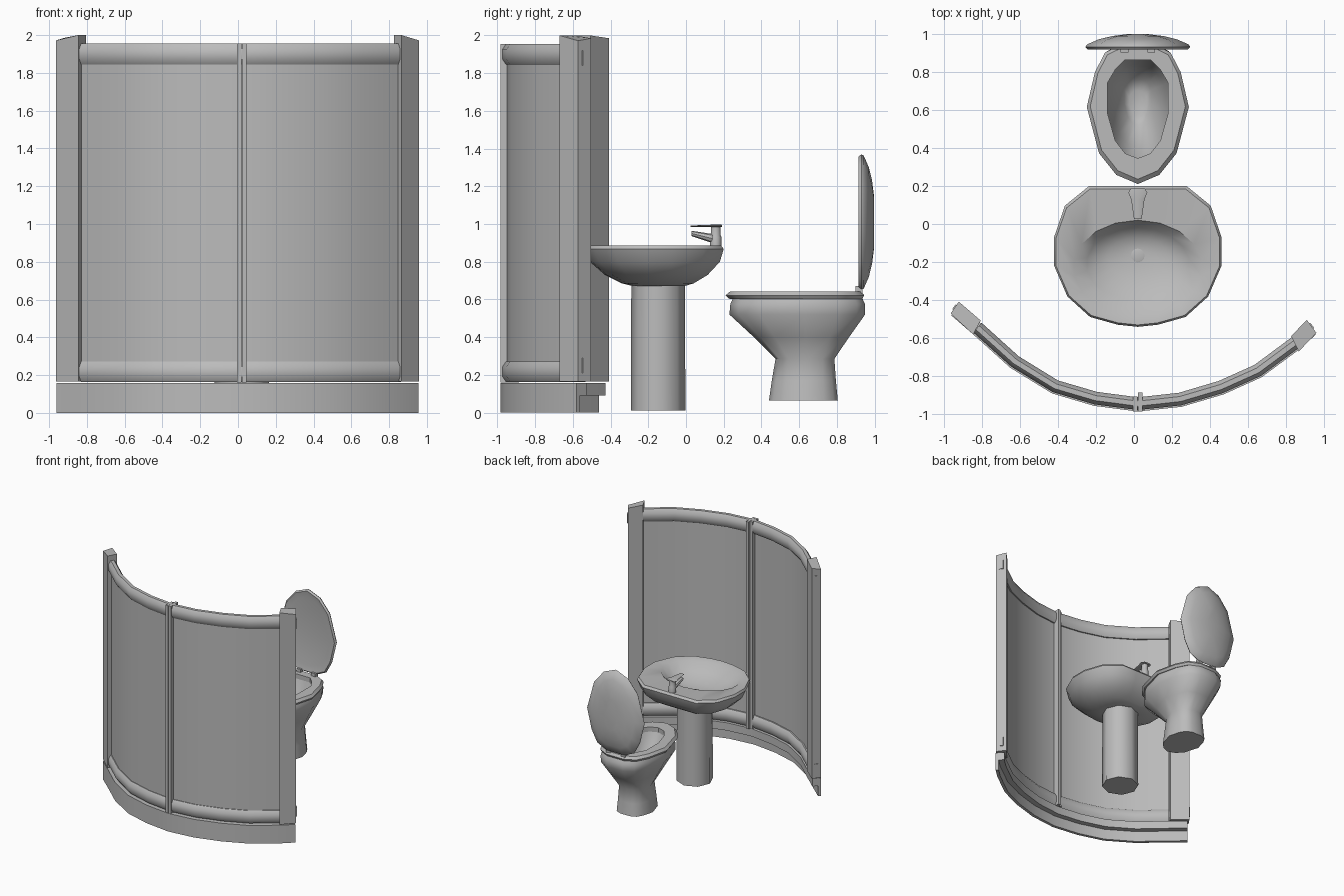
import bpy, bmesh, math
from mathutils import Vector

cube = bpy.data.objects.get("Cube")
if cube:
    bpy.data.objects.remove(cube, do_unlink=True)

grey = bpy.data.materials.new("plain grey")
grey.use_nodes = True
colour = (0.5, 0.5, 0.5, 1)
grey.diffuse_color = colour
grey.node_tree.nodes["Principled BSDF"].inputs["Base Color"].default_value = colour

CX = 0.02  # shared centreline of basin and toilet


def loft(name, rings, angle=35, caps=True, closed=False):
    """Skin a list of equal-length point rings into one object."""
    bm = bmesh.new()
    loops = [[bm.verts.new(p) for p in ring] for ring in rings]
    pairs = list(zip(loops, loops[1:]))
    if closed:
        pairs.append((loops[-1], loops[0]))
    for a, b in pairs:
        for i in range(len(a)):
            j = (i + 1) % len(a)
            bm.faces.new((a[i], a[j], b[j], b[i]))
    if caps and not closed:
        bm.faces.new(loops[0])
        bm.faces.new(loops[-1])
    bmesh.ops.recalc_face_normals(bm, faces=bm.faces)
    mesh = bpy.data.meshes.new(name)
    bm.to_mesh(mesh)
    bm.free()
    mesh.materials.append(grey)
    obj = bpy.data.objects.new(name, mesh)
    bpy.context.collection.objects.link(obj)
    bpy.ops.object.select_all(action='DESELECT')
    obj.select_set(True)
    bpy.context.view_layer.objects.active = obj
    bpy.ops.object.shade_smooth_by_angle(angle=math.radians(angle))
    return obj


def mirrored(half):
    return half + [(-x, y) for x, y in half[-2:0:-1]]


def ring(shape, y0, y1, w, z):
    """Place a unit outline between y0 and y1 with half-width w."""
    return [(CX + x * w, y0 + y * (y1 - y0), z) for x, y in shape]


def circle(centre, rx, ry, n, z):
    return [(centre[0] + rx * math.cos(math.tau * i / n - math.pi / 2),
             centre[1] + ry * math.sin(math.tau * i / n - math.pi / 2), z) for i in range(n)]


def prism(name, plan, lows, highs):
    return loft(name, [[(x, y, z) for (x, y), z in zip(plan, zs)] for zs in (lows, highs)])


# ---- curved shower screen ----
path = [Vector(p) for p in [
    (-.96, -.48), (-.85, -.575), (-.65, -.755), (-.43, -.89), (-.21, -.955), (.02, -.985),
    (.25, -.96), (.47, -.895), (.67, -.805), (.88, -.65), (.955, -.58)]]


def sweep(name, section, first=0, last=10, angle=35):
    """Sweep (inward offset, height) points along the screen path."""
    rings = []
    for i in range(first, last + 1):
        t = (path[min(i + 1, 10)] - path[max(i - 1, 0)]).normalized()
        n = Vector((-t.y, t.x))
        rings.append([(*(path[i] + n * d), z) for d, z in section])
    return loft(name, rings, angle)


def rail_section(z0, z1, d0=.008, d1=.075):
    c, m = .03, (d1 - d0) * .3
    return [(d0 + m, z0), (d0, z0 + c), (d0, z1 - c), (d0 + m, z1),
            (d1 - m, z1), (d1, z1 - c), (d1, z0 + c), (d1 - m, z0)]


sweep("shower_curb", [(0, 0), (0, .157), (.07, .157), (.07, .09), (.025, .09), (.025, 0)])
sweep("bottom_rail", rail_section(.163, .272), 1, 9, 50)
sweep("top_rail", rail_section(1.845, 1.955), 1, 9, 50)
sweep("glass_panel", [(.034, .24), (.034, 1.87), (.044, 1.87), (.044, .24)], 1, 9)

# centre mullion, two touching uprights
for side, x0, x1, y0, y1 in [("left", .021, .045, -.984, -.885), ("right", -.004, .019, -.984, -.905)]:
    prism("mullion_" + side, [(x0, y0), (x1, y0), (x1, y1), (x0, y1)], [.16] * 4, [1.955] * 4)

# end posts: outer back, inner back, inner front, outer front
posts = {"right": [(-.92, -.408), (-.805, -.507), (-.845, -.58), (-.963, -.47)],
         "left": [(.907, -.503), (.825, -.59), (.865, -.67), (.958, -.572)]}
for side, plan in posts.items():
    prism("post_" + side, plan, [.165] * 4, [1.985, 2, 2, 1.972])
    # wall brackets on the outer end
    a, b, inner = Vector(plan[0]), Vector(plan[3]), Vector(plan[1])
    out = (a - inner).normalized() * .006
    p, q = a.lerp(b, .3), a.lerp(b, .7)
    for level, z in [("lower", .21), ("upper", 1.84)]:
        prism(f"bracket_{side}_{level}", [p - out, q - out, q + out, p + out], [z] * 4, [z + .08] * 4)

# ---- wash basin ----
basin = mirrored([(0, 0), (.24, .015), (.57, .07), (.84, .215), (1, .435), (1, .635),
                  (.87, .86), (.58, 1), (.28, 1), (0, 1)])


def bowl_ring(rx, ry, cy, z):
    return circle((CX, cy), rx, ry, len(basin), z)


loft("basin", [ring(basin, -.28, -.01, .15, .67),
               ring(basin, -.34, .04, .24, .685),
               ring(basin, -.43, .115, .34, .73),
               ring(basin, -.51, .18, .41, .80),
               ring(basin, -.54, .20, .44, .868),
               ring(basin, -.53, .185, .43, .886),
               bowl_ring(.34, .25, -.23, .876),
               bowl_ring(.27, .19, -.21, .82),
               bowl_ring(.16, .11, -.18, .775),
               bowl_ring(.035, .035, -.165, .765)], 45)
loft("drain", [circle((CX, -.165), r, r, 12, z) for r, z in [(.036, .76), (.036, .769), (.028, .771)]])
loft("pedestal", [circle((CX, -.148), r, r, 8, z) for r, z in [(.145, .01), (.142, .69)]], 50)

# tap: body, spout and lever
loft("tap_body", [circle((CX, .158), r, r, 12, z)
                  for r, z in [(.03, .88), (.03, .93), (.026, .94), (.026, .99)]])


def taper(name, stations, n=8):
    """Tapered bar along y from (y, z, half-width, half-height)."""
    return loft(name, [[(CX + w * math.cos(math.tau * i / n), y, z + h * math.sin(math.tau * i / n))
                        for i in range(n)] for y, z, w, h in stations])


taper("tap_spout", [(.16, .918, .026, .026), (.03, .95, .018, .014)])
taper("tap_lever", [(.19, .99, .035, .006), (.165, .99, .05, .007),
                    (.13, .99, .035, .006), (.025, .988, .02, .004)])

# ---- toilet ----
oval = mirrored([(0, 0), (.42, .065), (.76, .22), (1, .55), (.84, .8), (.64, .94), (.3, 1), (0, 1)])
hole = mirrored([(0, 0), (.42, .05), (.75, .18), (1, .45), (1, .77), (.75, .9), (.43, 1), (0, 1)])
loft("toilet_bowl", [ring(oval, .44, .805, .15, .065),
                     ring(oval, .455, .795, .14, .17),
                     ring(oval, .475, .787, .13, .285),
                     ring(oval, .36, .865, .19, .40),
                     ring(oval, .23, .95, .25, .52),
                     ring(oval, .235, .95, .255, .575),
                     ring(oval, .25, .935, .245, .606),
                     ring(hole, .34, .87, .16, .606),
                     ring(hole, .40, .83, .135, .48),
                     ring(hole, .52, .76, .07, .33),
                     ring(hole, .56, .70, .045, .31)], 50)
loft("toilet_seat", [ring(oval, .23, .935, .255, .603),
                     ring(oval, .21, .945, .268, .622),
                     ring(oval, .235, .93, .25, .643),
                     ring(hole, .345, .862, .158, .643),
                     ring(hole, .345, .862, .158, .603)], 40, closed=True)


# raised lid, domed towards the back
def lid_ring(inset, y):
    return [(CX + x * (.275 - inset), y, 1.37 - inset - t * (.72 - 2 * inset)) for x, t in oval]


loft("toilet_lid", [lid_ring(.06, .925), lid_ring(.012, .916), lid_ring(0, .93), lid_ring(.008, .943),
                    lid_ring(.07, .97), lid_ring(.14, .987), lid_ring(.22, .997)], 45)

# lid hinges
for side in (-1, 1):
    x = CX + side * .07
    prism("lid_hinge_left" if side > 0 else "lid_hinge_right",
          [(x - .02, .9), (x + .02, .9), (x + .02, .935), (x - .02, .935)], [.63] * 4, [.67] * 4)
